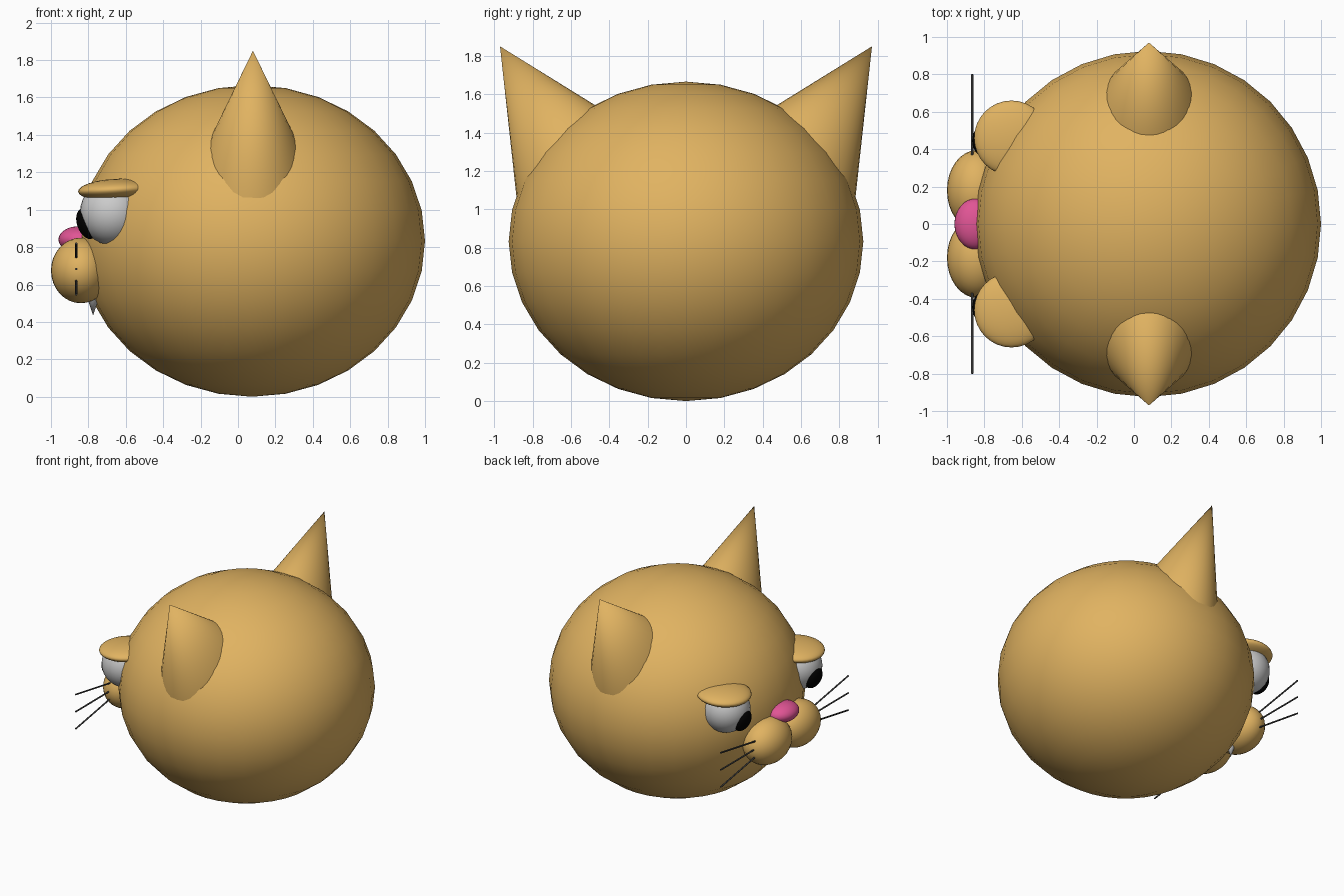
import bpy, math
from mathutils import Vector, Matrix

if "Cube" in bpy.data.objects:
    bpy.data.objects.remove(bpy.data.objects["Cube"])


def material(name, rgb):
    m = bpy.data.materials.new(name)
    m.diffuse_color = (*rgb, 1)
    m.use_nodes = True
    m.node_tree.nodes["Principled BSDF"].inputs["Base Color"].default_value = m.diffuse_color
    return m


TAN = material("tan", (0.75, 0.45, 0.12))
PINK = material("pink", (0.75, 0.09, 0.30))
BLACK = material("black", (0.0, 0.0, 0.0))
DARK = material("dark_grey", (0.05, 0.05, 0.05))


def finish(name, mat):
    ob = bpy.context.object
    ob.name = name
    if mat:
        ob.data.materials.append(mat)
    bpy.ops.object.shade_smooth_by_angle(angle=math.radians(40))
    return ob


def ellipsoid(name, centre, radii, mat=None, rot=(0, 0, 0)):
    bpy.ops.mesh.primitive_uv_sphere_add(segments=32, ring_count=16, radius=1,
                                         location=centre, rotation=rot)
    bpy.context.object.scale = radii
    return finish(name, mat)


def cone(name, base, tip, rx, ry, mat=None, r_tip=0.0, sides=32):
    """Elliptical cone from base to tip; rx lies along world x where possible."""
    base, tip = Vector(base), Vector(tip)
    axis = tip - base
    bpy.ops.mesh.primitive_cone_add(vertices=sides, radius1=1, radius2=r_tip / rx,
                                    depth=axis.length)
    z = axis.normalized()
    x = Vector((1, 0, 0))
    x = (x - z * x.dot(z)).normalized()
    y = z.cross(x)
    rot = Matrix((x, y, z)).transposed().to_4x4()
    bpy.context.object.matrix_world = (Matrix.Translation((base + tip) / 2) @ rot
                                       @ Matrix.Diagonal((rx, ry, 1, 1)))
    return finish(name, mat)


# Head and nose (the face looks along -x)
ellipsoid("head", (0.075, 0, 0.833), (0.925, 0.925, 0.833), TAN)
ellipsoid("nose", (-0.85, 0, 0.84), (0.11, 0.135, 0.072), PINK)

for side, s in (("left", 1), ("right", -1)):
    # Ear: oval cone leaning outward, base sunk in the head
    cone("ear_" + side, (0.08, s * 0.57, 1.216), (0.08, s * 0.97, 1.85),
         0.295, 0.366, TAN)

    # Eye: ball, pupil and heavy lid
    ellipsoid("eyeball_" + side, (-0.67, s * 0.45, 0.985), (0.175,) * 3)
    ellipsoid("pupil_" + side, (-0.81, s * 0.445, 0.925), (0.05, 0.08, 0.085), BLACK,
              (0, math.radians(-20), 0))
    ellipsoid("eyelid_" + side, (-0.655, s * 0.46, 1.107), (0.2, 0.2, 0.058), TAN,
              (0, math.radians(-3), 0))

    # Muzzle puff and tooth
    ellipsoid("muzzle_" + side, (-0.84, s * 0.18, 0.675), (0.16, 0.215, 0.175), TAN)
    cone("tooth_" + side, (-0.775, s * 0.16, 0.60), (-0.775, s * 0.16, 0.435),
         0.055, 0.055, sides=16)

    # Three whiskers fanning out from the muzzle
    for i, slope in enumerate((0.17, 0, -0.17)):
        cone(f"whisker_{side}_{i + 1}", (-0.865, s * 0.2, 0.683 + slope * 0.2),
             (-0.865, s * 0.8, 0.683 + slope * 0.8), 0.006, 0.006, DARK, 0.006, 12)
